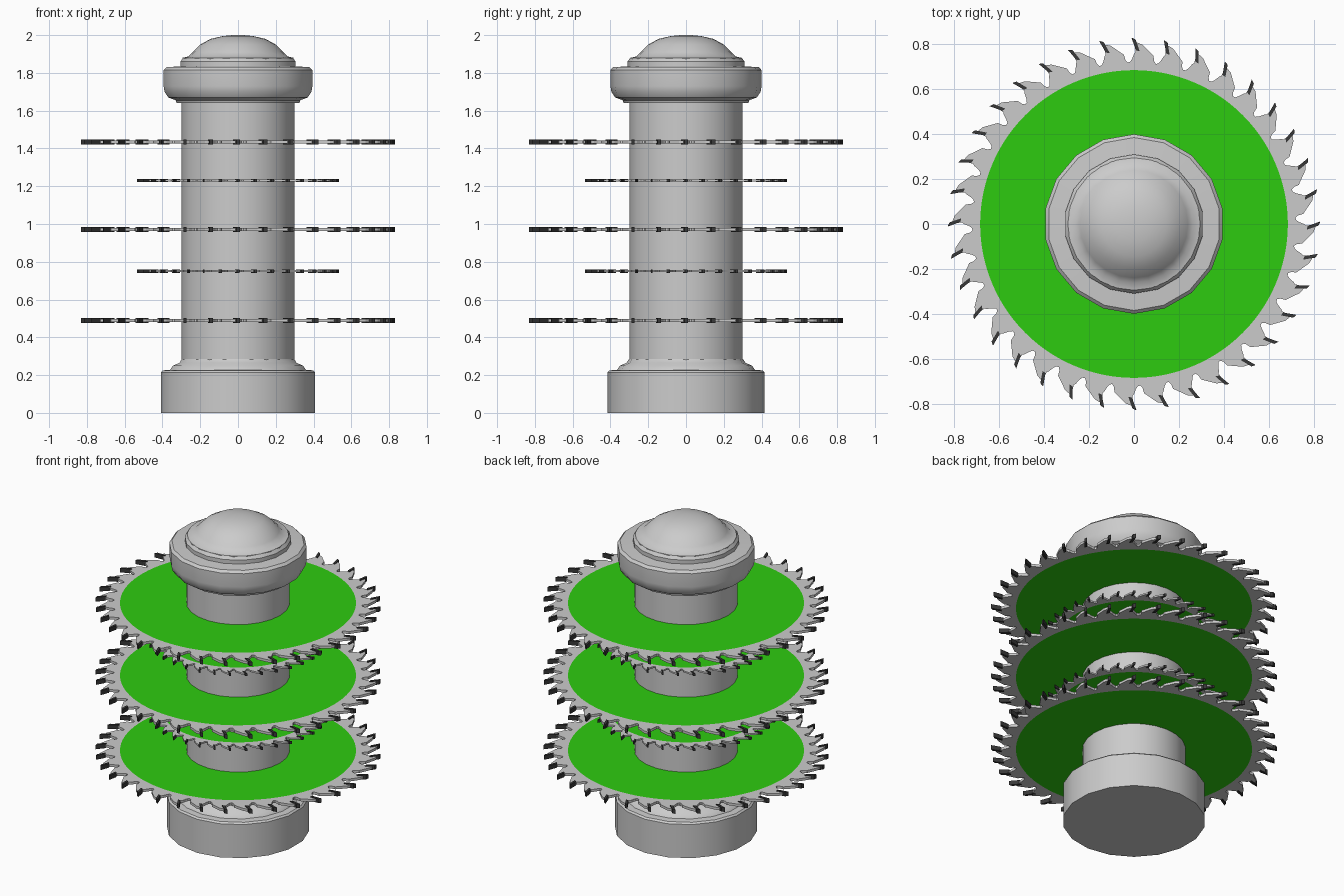
import bpy, bmesh
from math import sin, cos, pi, radians

cube = bpy.data.objects.get("Cube")
if cube:
    bpy.data.objects.remove(cube, do_unlink=True)


def material(name, rgb):
    m = bpy.data.materials.new(name)
    m.use_nodes = True
    m.diffuse_color = (*rgb, 1)
    m.node_tree.nodes["Principled BSDF"].inputs["Base Color"].default_value = (*rgb, 1)
    return m


STEEL = material("steel grey", (0.6, 0.6, 0.6))
GREEN = material("blade green", (0.027, 0.6, 0.005))
DARK = material("tooth dark grey", (0.04, 0.04, 0.04))


def finish(name, bm, mats, z=0.0):
    mesh = bpy.data.meshes.new(name)
    bm.normal_update()
    bm.to_mesh(mesh)
    bm.free()
    obj = bpy.data.objects.new(name, mesh)
    bpy.context.collection.objects.link(obj)
    for m in mats:
        mesh.materials.append(m)
    obj.location.z = z
    return obj


def lathe(name, profile, sides=18):
    """Turn a (radius, height) profile around z, closing both ends."""
    bm = bmesh.new()
    rings = [[bm.verts.new((r * sin(2 * pi * i / sides), r * cos(2 * pi * i / sides), z))
              for i in range(sides)] for r, z in profile]
    for low, high in zip(rings, rings[1:]):
        for i in range(sides):
            j = (i + 1) % sides
            bm.faces.new((low[i], low[j], high[j], high[i]))
    bm.faces.new(rings[0])
    bm.faces.new(rings[-1])
    bmesh.ops.recalc_face_normals(bm, faces=bm.faces)
    obj = finish(name, bm, [STEEL])
    bpy.ops.object.select_all(action="DESELECT")
    obj.select_set(True)
    bpy.context.view_layer.objects.active = obj
    bpy.ops.object.shade_smooth_by_angle(angle=radians(35))
    return obj


# Turned post
lathe("base", [(0.415, 0), (0.415, 0.215), (0.405, 0.225), (0.365, 0.228), (0.35, 0.25),
               (0.315, 0.265), (0.302, 0.285)])
lathe("column", [(0.3, 0.25), (0.3, 1.66)], 24)
lathe("cap", [(0.33, 1.64), (0.335, 1.655), (0.375, 1.67), (0.395, 1.7), (0.4, 1.73),
              (0.4, 1.815), (0.385, 1.83), (0.31, 1.835), (0.31, 1.86), (0.295, 1.88)])
lathe("dome", [(0.295, 1.87), (0.295, 1.88), (0.262, 1.887), (0.24, 1.91), (0.2, 1.95),
               (0.145, 1.98), (0.08, 1.995), (0.03, 2.0)], 24)

# Saw blades: one tooth is listed as (clockwise degrees, radius)
TEETH = 36
PITCH = 360 / TEETH
TOOTH = [(0.8, 0.77), (0.2, 0.805), (1.0, 0.808), (2.6, 0.8), (5.6, 0.765), (6.6, 0.755),
         (7.0, 0.732), (7.7, 0.72), (8.6, 0.722), (9.3, 0.735), (10.0, 0.757)]
TIP = [(-0.8, 0.83), (0.5, 0.822), (1.9, 0.77), (0.7, 0.773)]


def polar(deg, r, scale, z=0.0):
    a = radians(90 - deg)
    return (r * scale * cos(a), r * scale * sin(a), z)


def blade(name, z, scale):
    bm = bmesh.new()
    n = len(TOOTH)
    outline, disc, hub = [], [], []
    for t in range(TEETH):
        for k, (deg, r) in enumerate(TOOTH):
            outline.append(bm.verts.new(polar(t * PITCH + deg, r, scale)))
            even = (t + (k + 0.5) / n) * PITCH
            disc.append(bm.verts.new(polar(even, 0.685, scale)))
            hub.append(bm.verts.new(polar(even, 0.25 / scale, scale)))
    for inner, outer, slot in ((hub, disc, 1), (disc, outline, 0)):
        for i in range(len(disc)):
            j = (i + 1) % len(disc)
            face = bm.faces.new((inner[i], outer[i], outer[j], inner[j]))
            face.material_index = slot
    bmesh.ops.reverse_faces(bm, faces=[f for f in bm.faces if f.normal.z < 0])
    obj = finish(name, bm, [STEEL, GREEN], z)
    solid = obj.modifiers.new("thickness", "SOLIDIFY")
    solid.thickness = 0.016 * scale
    solid.offset = 0

    # Hard tips, slightly thicker than the plate
    bm = bmesh.new()
    half = 0.0135 * scale
    for t in range(TEETH):
        top, low = ([bm.verts.new(polar(t * PITCH + d, r, scale, h)) for d, r in TIP]
                    for h in (half, -half))
        bm.faces.new(top)
        bm.faces.new(low)
        for i in range(4):
            j = (i + 1) % 4
            bm.faces.new((top[i], top[j], low[j], low[i]))
    bmesh.ops.recalc_face_normals(bm, faces=bm.faces)
    finish(name + "_tips", bm, [DARK], z)


for label, z, scale in (("lower_large", 0.49, 1), ("lower_small", 0.75, 0.645),
                        ("middle_large", 0.97, 1), ("upper_small", 1.23, 0.645),
                        ("upper_large", 1.435, 1)):
    blade(label + "_blade", z, scale)
